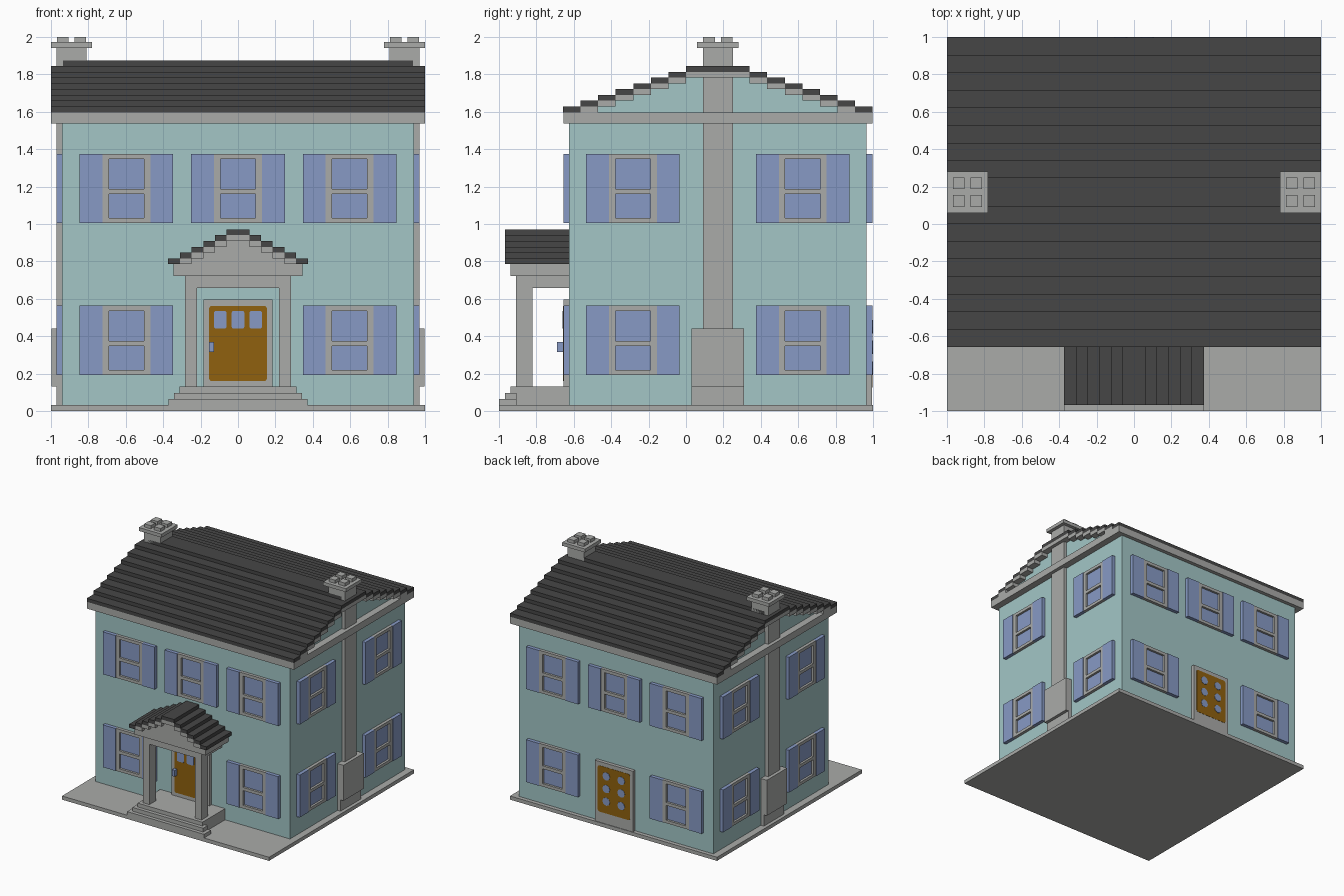
import bpy, bmesh, math
from mathutils import Matrix, Vector

if "Cube" in bpy.data.objects:
    bpy.data.objects.remove(bpy.data.objects["Cube"], do_unlink=True)


def material(name, rgb):
    m = bpy.data.materials.new(name)
    lin = [((c / 255 + 0.055) / 1.055) ** 2.4 for c in rgb] + [1.0]
    m.diffuse_color = lin
    m.use_nodes = True
    bsdf = next(n for n in m.node_tree.nodes if n.type == 'BSDF_PRINCIPLED')
    bsdf.inputs["Base Color"].default_value = lin
    return m


GREY = material("light grey", (170, 171, 169))
TEAL = material("pale teal", (163, 198, 198))
BLUE = material("soft blue", (135, 154, 197))
DARK = material("dark grey", (70, 70, 70))
WOOD = material("golden brown", (144, 97, 14))


def finish(name, bm, mat, mtx=None):
    bmesh.ops.recalc_face_normals(bm, faces=bm.faces)
    me = bpy.data.meshes.new(name)
    bm.to_mesh(me)
    bm.free()
    me.materials.append(mat)
    ob = bpy.data.objects.new(name, me)
    if mtx:
        ob.matrix_world = mtx
    bpy.context.scene.collection.objects.link(ob)
    return ob


def boxes(name, mat, items, mtx=None):
    """One object made of boxes given as (x0, x1, y0, y1, z0, z1)."""
    bm = bmesh.new()
    for x0, x1, y0, y1, z0, z1 in items:
        c = Vector(((x0 + x1) / 2, (y0 + y1) / 2, (z0 + z1) / 2))
        s = Matrix.Diagonal((x1 - x0, y1 - y0, z1 - z0, 1))
        bmesh.ops.create_cube(bm, size=1, matrix=Matrix.Translation(c) @ s)
    return finish(name, bm, mat, mtx)


def plates(name, mat, items, y0, y1, mtx, seg=3):
    """Upright rounded plates given as (x, z, half width, half height, radius)."""
    bm = bmesh.new()
    for cx, cz, hw, hh, r in items:
        pts = []
        for q, (sx, sz) in enumerate([(1, 1), (-1, 1), (-1, -1), (1, -1)]):
            for k in range(seg + 1):
                a = math.pi / 2 * (q + k / seg)
                pts.append((cx + sx * (hw - r) + r * math.cos(a),
                            cz + sz * (hh - r) + r * math.sin(a)))
        face = bm.faces.new([bm.verts.new((x, y0, z)) for x, z in pts])
        ext = bmesh.ops.extrude_face_region(bm, geom=[face])
        moved = [g for g in ext["geom"] if isinstance(g, bmesh.types.BMVert)]
        bmesh.ops.translate(bm, verts=moved, vec=(0, y1 - y0, 0))
    bmesh.ops.remove_doubles(bm, verts=bm.verts, dist=1e-5)
    return finish(name, bm, mat, mtx)


def stepped_roof(name, core_mat, centre, half, step, n, z0, rise, length, core, along_x):
    """Stair-shaped tiles over a grey rake course and a recessed gable core."""
    tiles, rake, gable = [], [], []

    def add(group, a, b, ends, k):
        z = (z0 + k * rise, z0 + (k + 1) * rise)
        group.append((*ends, a, b, *z) if along_x else (a, b, *ends, *z))

    def h(i):
        return half - step * i if i <= n else 0

    for k in range(n + 1):
        for group, i in ((tiles, k), (rake, k + 1)):
            if h(i) > 0 and h(i + 1) == 0:
                add(group, centre - h(i), centre + h(i), length, k)
            elif h(i) > 0:
                add(group, centre - h(i), centre - h(i + 1), length, k)
                add(group, centre + h(i + 1), centre + h(i), length, k)
        if h(k + 2) > 0:
            add(gable, centre - h(k + 2), centre + h(k + 2), core, k)
    boxes(name + "_tiles", DARK, tiles)
    boxes(name + "_rake", GREY, rake)
    boxes(name + "_gable", core_mat, gable)


FRONT, BACK, MID, SIDE = -0.625, 0.965, 0.17, 0.94

# Ground plate, walls and eaves
boxes("base_plate", GREY, [(-1, 1, -1, 1, 0, 0.032)])
boxes("house_walls", TEAL, [(-SIDE, SIDE, FRONT, BACK, 0.032, 1.54)])
boxes("eaves_band", GREY, [(-1, 1, -0.656, 0.998, 1.537, 1.597)])

# Main roof and ridge
stepped_roof("main_roof", TEAL, MID, 0.828, 0.094, 7, 1.597, 0.031,
             (-1, 1), (-SIDE, SIDE), True)
boxes("ridge_cap", DARK, [(-0.935, 0.935, MID - 0.08, MID + 0.08, 1.845, 1.874)])

# Chimneys, one at each end
for s, side in ((1, "left"), (-1, "right")):
    def mx(x0, x1, *rest):
        return (min(s * x0, s * x1), max(s * x0, s * x1), *rest)
    boxes(side + "_chimney", GREY, [
        mx(0.90, 0.97, MID - 0.14, MID + 0.14, 0.032, 0.13),
        mx(0.90, 0.998, MID - 0.14, MID + 0.14, 0.13, 0.44),
        mx(0.81, 0.97, MID - 0.08, MID + 0.08, 0.44, 1.945),
        mx(0.78, 1.0, MID - 0.11, MID + 0.11, 1.942, 1.972)])
    boxes(side + "_chimney_pots", GREY, [
        mx(x - 0.031, x + 0.031, y - 0.031, y + 0.031, 1.97, 2.0)
        for x in (0.844, 0.938) for y in (MID - 0.047, MID + 0.047)])


# Windows, built facing the front and turned onto each wall
def window(name, x, y, z, angle):
    m = Matrix.Translation((x, y, z)) @ Matrix.Rotation(math.radians(angle), 4, 'Z')
    boxes(name + "_shutters", BLUE, [(-0.25, -0.128, -0.031, 0, 0, 0.37),
                                     (0.128, 0.25, -0.031, 0, 0, 0.37)], m)
    boxes(name + "_frame", GREY, [
        (-0.128, -0.094, -0.026, 0, 0, 0.37), (0.094, 0.128, -0.026, 0, 0, 0.37),
        (-0.094, 0.094, -0.026, 0, 0, 0.026), (-0.094, 0.094, -0.026, 0, 0.155, 0.182),
        (-0.094, 0.094, -0.026, 0, 0.343, 0.37)], m)
    boxes(name + "_glass", BLUE, [(-0.094, 0.094, -0.007, 0, 0.026, 0.155),
                                  (-0.094, 0.094, -0.007, 0, 0.182, 0.343)], m)


for floor, z, columns in (("lower", 0.193, (-0.597, 0.597)),
                          ("upper", 1.005, (-0.597, 0, 0.597))):
    for i, x in enumerate(columns):
        window(f"front_{floor}_window_{i + 1}", x, FRONT, z, 0)
        window(f"back_{floor}_window_{i + 1}", x, BACK, z, 180)
    for i, y in enumerate((-0.284, 0.624)):
        window(f"left_{floor}_window_{i + 1}", SIDE, y, z, 90)
        window(f"right_{floor}_window_{i + 1}", -SIDE, y, z, -90)


# Doors
def door(name, y, angle, z0, z1, d0, d1, panes, seg):
    m = Matrix.Translation((0, y, 0)) @ Matrix.Rotation(math.radians(angle), 4, 'Z')
    boxes(name + "_frame", GREY, [
        (-0.184, -0.15, -0.03, 0, z0, z1), (0.15, 0.184, -0.03, 0, z0, z1),
        (-0.15, 0.15, -0.03, 0, d1 - 0.005, z1), (-0.15, 0.15, -0.03, 0, z0, d0 + 0.005),
        (-0.15, 0.15, -0.02, 0, d0, d1)], m)
    plates(name + "_panel", WOOD, [(0, (d0 + d1) / 2, 0.155, (d1 - d0) / 2, 0.015)],
           -0.032, -0.01, m)
    plates(name + "_panes", BLUE, panes, -0.035, -0.03, m, seg)


door("front_door", FRONT, 0, 0.13, 0.595, 0.16, 0.562,
     [(x, 0.488, 0.034, 0.048, 0.012) for x in (-0.095, 0, 0.095)], 3)
boxes("front_door_handle", BLUE, [(-0.155, -0.128, -0.69, -0.655, 0.315, 0.37)])
door("back_door", BACK, 180, 0.032, 0.562, 0.125, 0.527,
     [(x, z, 0.036, 0.036, 0.0355) for x in (-0.072, 0.072) for z in (0.23, 0.34, 0.45)], 2)

# Porch floor and steps
boxes("porch_floor", GREY, [(-0.313, 0.313, -0.906, FRONT, 0.032, 0.13)])
boxes("porch_steps", GREY, [(-0.372, 0.372, -1, -0.906, 0.032, 0.064),
                            (-0.342, 0.342, -0.969, -0.906, 0.064, 0.097),
                            (-0.313, 0.313, -0.938, -0.906, 0.097, 0.13)])

# Porch columns, beams and roof
boxes("porch_columns", GREY, [(-0.283, -0.22, -0.908, -0.82, 0.13, 0.66),
                              (0.22, 0.283, -0.908, -0.82, 0.13, 0.66)])
boxes("porch_beam", GREY, [(-0.283, 0.283, -0.908, FRONT, 0.657, 0.722)])
boxes("porch_cornice", GREY, [(-0.344, 0.344, -0.938, FRONT, 0.722, 0.785)])
stepped_roof("porch_roof", GREY, 0, 0.373, 0.0625, 5, 0.785, 0.031,
             (-0.969, FRONT), (-0.938, FRONT), False)
